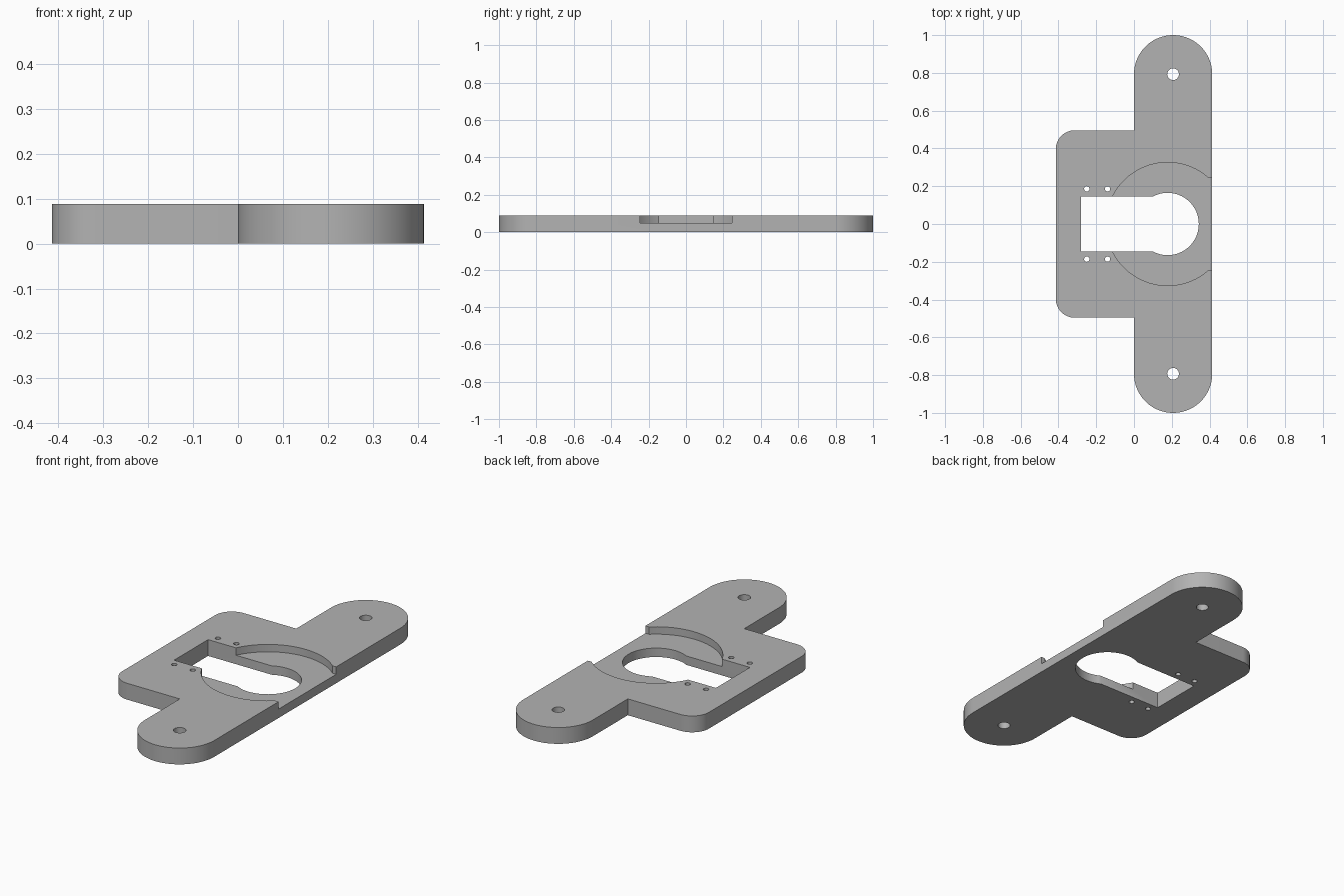
import bpy, bmesh
from math import sin, cos, pi, asin

cube = bpy.data.objects.get("Cube")
if cube:
    bpy.data.objects.remove(cube, do_unlink=True)

THICK = 0.088      # plate thickness
FLOOR = 0.048      # height of the recess floor
HALF_W = 0.414     # half of the overall width
ARM_R = HALF_W / 2
ARM_Y = 1 - ARM_R
BLOCK_Y = 0.496
CORNER = 0.1
RING_X = 0.178     # centre of the round opening

grey = bpy.data.materials.new("plain grey")
grey.use_nodes = True
colour = (0.45, 0.45, 0.45, 1)
grey.diffuse_color = colour
grey.node_tree.nodes["Principled BSDF"].inputs["Base Color"].default_value = colour


def arc(cx, cy, r, start, end, steps=32):
    return [(cx + r * cos(start + (end - start) * i / steps),
             cy + r * sin(start + (end - start) * i / steps)) for i in range(steps + 1)]


def circle(cx, cy, r, steps=32):
    return arc(cx, cy, r, 0, 2 * pi, steps)[:-1]


def prism(name, outline, z0, z1):
    """Extrude a counter-clockwise outline from z0 to z1."""
    bm = bmesh.new()
    base = bm.faces.new([bm.verts.new((x, y, z0)) for x, y in outline])
    top = bmesh.ops.extrude_face_region(bm, geom=[base])["geom"]
    bmesh.ops.translate(bm, vec=(0, 0, z1 - z0),
                        verts=[v for v in top if isinstance(v, bmesh.types.BMVert)])
    bmesh.ops.recalc_face_normals(bm, faces=bm.faces)
    mesh = bpy.data.meshes.new(name)
    bm.to_mesh(mesh)
    bm.free()
    obj = bpy.data.objects.new(name, mesh)
    bpy.context.collection.objects.link(obj)
    return obj


def cut(target, outline, z0=-0.1, z1=0.2):
    """Remove a prism from the target, then discard the cutter."""
    cutter = prism("cutter", outline, z0, z1)
    cutter.hide_render = True
    mod = target.modifiers.new("cut", 'BOOLEAN')
    mod.operation = 'DIFFERENCE'
    mod.solver = 'EXACT'
    mod.object = cutter
    bpy.context.view_layer.objects.active = target
    bpy.ops.object.modifier_apply(modifier=mod.name)
    bpy.data.objects.remove(cutter, do_unlink=True)


# Plate: two round-ended arms and a side block with rounded corners
left_x = -HALF_W + CORNER
outline = (arc(ARM_R, ARM_Y, ARM_R, 0, pi, 48)
           + [(0, BLOCK_Y)]
           + arc(left_x, BLOCK_Y - CORNER, CORNER, pi / 2, pi, 16)
           + arc(left_x, CORNER - BLOCK_Y, CORNER, pi, 1.5 * pi, 16)
           + [(0, -BLOCK_Y)]
           + arc(ARM_R, -ARM_Y, ARM_R, pi, 2 * pi, 48))
plate = prism("mounting_plate", outline, 0, THICK)
plate.data.materials.append(grey)

# Shallow round recess that runs straight out through the long edge
RECESS_R, SLOT_Y = 0.326, 0.246
a = asin(SLOT_Y / RECESS_R)
cut(plate, arc(RING_X, 0, RECESS_R, a, 2 * pi - a, 72) + [(0.5, -SLOT_Y), (0.5, SLOT_Y)], FLOOR)

# Keyhole opening: a round hole joined to a rectangular slot
HOLE_R, KEY_Y, KEY_X = 0.165, 0.145, -0.28
a = pi - asin(KEY_Y / HOLE_R)
cut(plate, arc(RING_X, 0, HOLE_R, -a, a, 48) + [(KEY_X, KEY_Y), (KEY_X, -KEY_Y)])

# Screw holes in the arms and pin holes beside the slot
for side in (-1, 1):
    cut(plate, circle(ARM_R, side * ARM_Y, 0.031))
    for x in (-0.25, -0.14):
        cut(plate, circle(x, side * 0.186, 0.014, 20))

bpy.ops.object.select_all(action='DESELECT')
plate.select_set(True)
bpy.context.view_layer.objects.active = plate
bpy.ops.object.shade_smooth_by_angle(angle=pi / 6)
